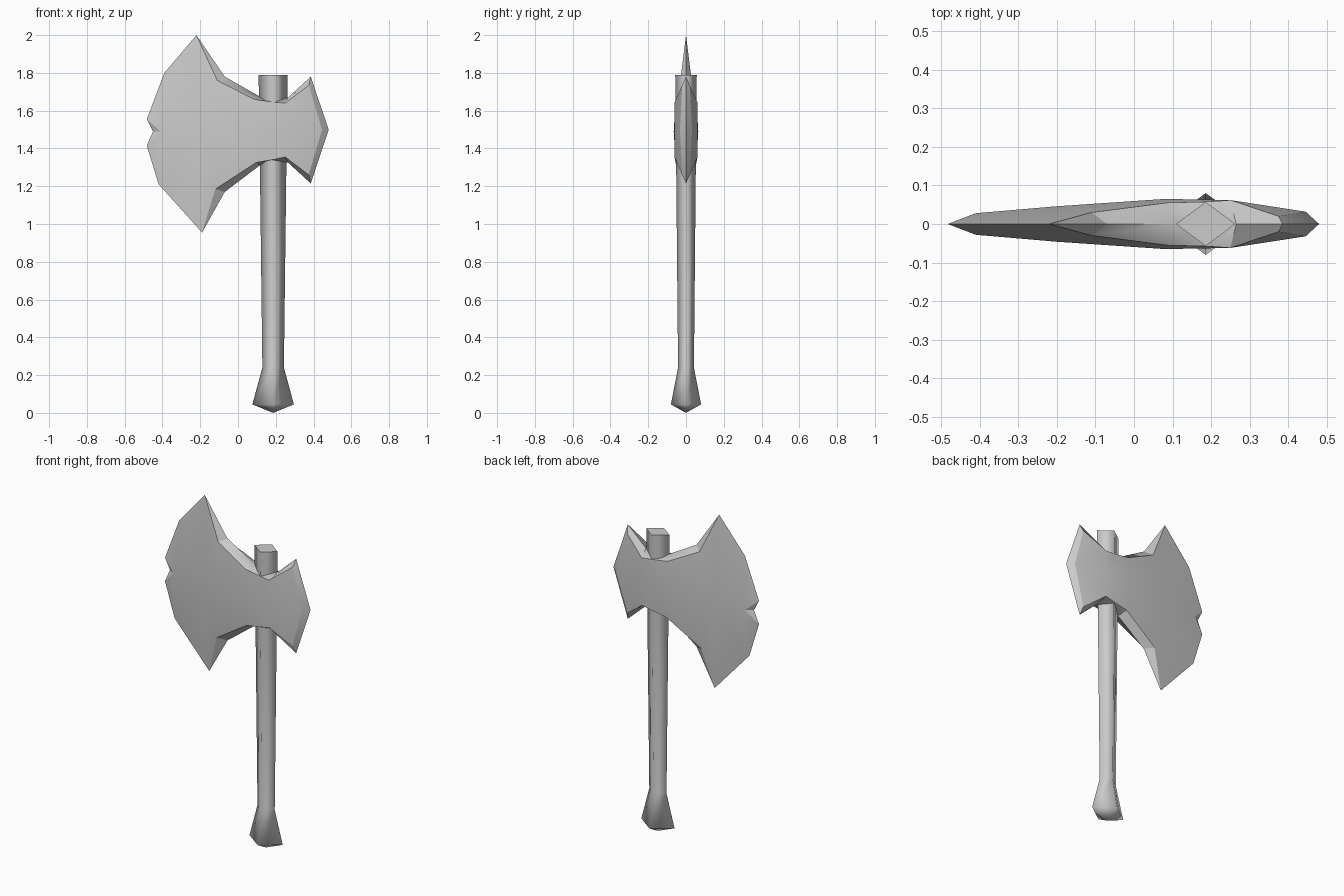
import bpy
import bmesh
import math

default_cube = bpy.data.objects.get("Cube")
if default_cube:
    bpy.data.objects.remove(default_cube, do_unlink=True)


def make_material(name, colour):
    material = bpy.data.materials.new(name)
    material.use_nodes = True
    material.diffuse_color = colour
    material.node_tree.nodes["Principled BSDF"].inputs["Base Color"].default_value = colour
    return material


def make_object(name, bm, material):
    bmesh.ops.recalc_face_normals(bm, faces=bm.faces)
    mesh = bpy.data.meshes.new(name)
    bm.to_mesh(mesh)
    bm.free()
    mesh.materials.append(material)
    obj = bpy.data.objects.new(name, mesh)
    bpy.context.collection.objects.link(obj)
    return obj


grey = make_material("plain grey", (0.6, 0.6, 0.6, 1))

# Handle: a diamond section lofted upward from the pommel point
HANDLE_X = 0.186
sections = [  # height, half width, half depth
    (0.045, 0.11, 0.08),
    (0.24, 0.057, 0.042),
    (1.3, 0.07, 0.052),
    (1.79, 0.077, 0.057),
]
bm = bmesh.new()
rings = []
for z, width, depth in sections:
    corners = [(width, 0), (0, depth), (-width, 0), (0, -depth)]
    rings.append([bm.verts.new((HANDLE_X + x, y, z)) for x, y in corners])
pommel_point = bm.verts.new((HANDLE_X, 0, 0))
for i in range(4):
    j = (i + 1) % 4
    bm.faces.new((pommel_point, rings[0][j], rings[0][i]))
    for low, high in zip(rings, rings[1:]):
        bm.faces.new((low[i], low[j], high[j], high[i]))
for face in bm.faces:
    face.smooth = True
cap = bm.faces.new(rings[-1])
for edge in cap.edges:
    edge.smooth = False
make_object("handle", bm, grey)

# Axe head: middle line shared by the upper and lower halves (x, depth, z)
middle = [
    (-0.41, 0.028, 1.49),
    (-0.2, 0.046, 1.49),
    (0.08, 0.065, 1.49),
    (0.25, 0.062, 1.5),
    (0.445, 0.032, 1.5),
]
notch = (-0.45, 0, 1.49)
poll_point = (0.48, 0, 1.5)

# Each half: blade edge, rim of the broad face, and centre line of the bevel
upper = {
    "blade": [(-0.39, 0, 1.8), (-0.483, 0, 1.555)],
    "rim": [(-0.22, 0, 2), (-0.11, 0.03, 1.76), (0.085, 0.055, 1.66),
            (0.195, 0.058, 1.645), (0.25, 0.062, 1.64), (0.375, 0.02, 1.735)],
    "bevel": [(-0.07, 0, 1.78), (0.115, 0, 1.675), (0.195, 0, 1.647),
              (0.265, 0, 1.67), (0.385, 0, 1.78)],
}
lower = {
    "blade": [(-0.42, 0, 1.21), (-0.483, 0, 1.415)],
    "rim": [(-0.19, 0, 0.955), (-0.12, 0.03, 1.185), (0.095, 0.055, 1.325),
            (0.18, 0.058, 1.34), (0.25, 0.062, 1.355), (0.375, 0.02, 1.26)],
    "bevel": [(-0.07, 0, 1.17), (0.115, 0, 1.31), (0.19, 0, 1.338),
              (0.265, 0, 1.325), (0.385, 0, 1.215)],
}


def half_faces(half):
    m, b, r, e = middle, half["blade"], half["rim"], half["bevel"]
    # Broad face of the blade and the notch wall
    faces = [
        (r[0], b[0], m[1], r[1]),
        (b[0], b[1], m[0], m[1]),
        (b[1], notch, m[0]),
        (r[1], m[1], m[2], r[2]),
        (r[2], m[2], m[3], r[3]),
        (r[3], m[3], r[4]),
        (r[4], m[3], m[4], r[5]),
        (r[0], r[1], e[0]),
        (r[5], m[4], poll_point, e[4]),
    ]
    # Bevel strip between the rim and the centre line
    for i in range(4):
        faces.append((r[i + 1], r[i + 2], e[i + 1], e[i]))
    return faces


bm = bmesh.new()
for half in (upper, lower):
    for side in (-1, 1):
        for points in half_faces(half):
            bm.faces.new([bm.verts.new((x, y * side, z)) for x, y, z in points])
bmesh.ops.remove_doubles(bm, verts=bm.verts, dist=0.0005)
head = make_object("axe_head", bm, grey)

bpy.ops.object.select_all(action='DESELECT')
head.select_set(True)
bpy.context.view_layer.objects.active = head
bpy.ops.object.shade_smooth_by_angle(angle=math.radians(28))
